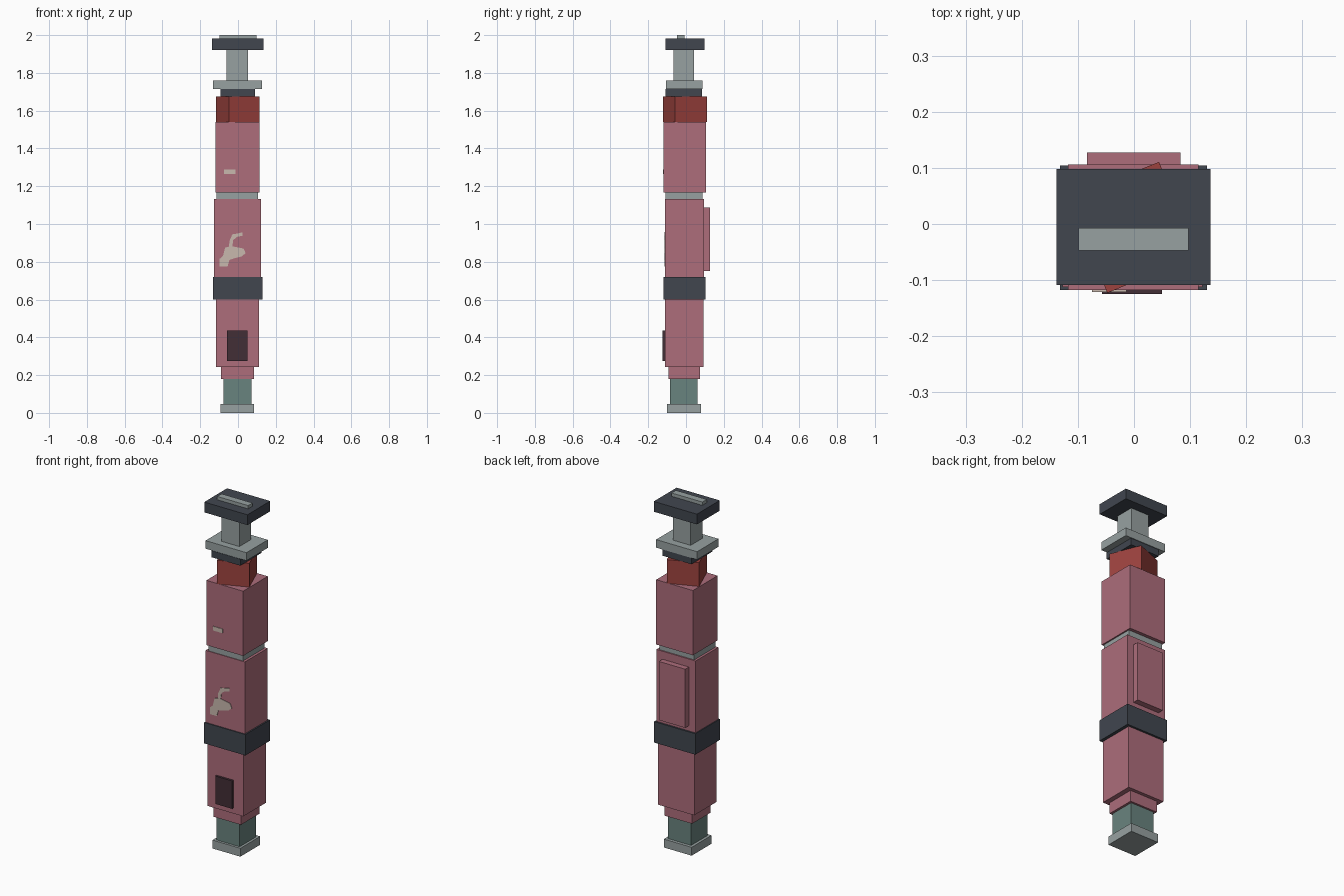
import bpy, bmesh
from math import radians
from mathutils import Matrix

cube = bpy.data.objects.get("Cube")
if cube:
    bpy.data.objects.remove(cube, do_unlink=True)


def material(name, rgb):
    linear = [((c / 255 + 0.055) / 1.055) ** 2.4 for c in rgb]
    mat = bpy.data.materials.new(name)
    mat.use_nodes = True
    mat.diffuse_color = (*linear, 1)
    mat.node_tree.nodes["Principled BSDF"].inputs["Base Color"].default_value = (*linear, 1)
    return mat


pink = material("dusty pink", (173, 109, 123))
slate = material("dark slate", (65, 70, 79))
steel = material("pale steel", (151, 161, 161))
teal = material("grey teal", (105, 131, 126))
red = material("brick red", (156, 66, 62))
maroon = material("dark maroon", (66, 46, 54))
beige = material("worn beige", (200, 184, 174))


def add_object(name, bm, mat):
    mesh = bpy.data.meshes.new(name)
    bmesh.ops.recalc_face_normals(bm, faces=bm.faces)
    bm.to_mesh(mesh)
    bm.free()
    mesh.materials.append(mat)
    obj = bpy.data.objects.new(name, mesh)
    bpy.context.collection.objects.link(obj)
    return obj


def box(name, mat, x, y, z, turn=0):
    """Box between the limits of each axis, turned about its own upright axis."""
    limits = (x, y, z)
    centre = [(a + b) / 2 for a, b in limits]
    size = [b - a for a, b in limits]
    bm = bmesh.new()
    bmesh.ops.create_cube(bm, size=1)
    bmesh.ops.scale(bm, vec=size, verts=bm.verts)
    bmesh.ops.rotate(bm, matrix=Matrix.Rotation(radians(turn), 3, "Z"), verts=bm.verts)
    obj = add_object(name, bm, mat)
    obj.location = centre
    return obj


def front_plate(name, mat, outline, y, depth=0.003):
    """Thin plate with an outline in x and z, standing out from a front face."""
    bm = bmesh.new()
    face = bm.faces.new([bm.verts.new((px, y, pz)) for px, pz in outline])
    moved = bmesh.ops.extrude_face_region(bm, geom=[face])["geom"]
    verts = [v for v in moved if isinstance(v, bmesh.types.BMVert)]
    bmesh.ops.translate(bm, vec=(0, -depth, 0), verts=verts)
    return add_object(name, bm, mat)


# Foot and lower body
box("foot_plate", steel, (-0.092, 0.085), (-0.1, 0.08), (0, 0.048))
box("lower_post", teal, (-0.076, 0.071), (-0.086, 0.062), (0.048, 0.18))
box("lower_step", pink, (-0.09, 0.084), (-0.093, 0.073), (0.18, 0.243))
box("lower_body", pink, (-0.117, 0.112), (-0.112, 0.092), (0.243, 0.6))
box("front_panel", maroon, (-0.057, 0.05), (-0.125, -0.112), (0.275, 0.435))
box("waist_band", slate, (-0.132, 0.13), (-0.118, 0.104), (0.6, 0.72))

# Middle and upper body
box("middle_body", pink, (-0.127, 0.122), (-0.112, 0.094), (0.72, 1.133))
box("back_panel", pink, (-0.084, 0.083), (0.094, 0.127), (0.75, 1.087))
box("neck_joint", steel, (-0.113, 0.107), (-0.108, 0.087), (1.133, 1.168))
box("upper_body", pink, (-0.118, 0.115), (-0.118, 0.106), (1.168, 1.54))
box("turned_block", red, (-0.088, 0.085), (-0.097, 0.085), (1.54, 1.676), turn=22)

# Head
box("head_collar", slate, (-0.093, 0.09), (-0.108, 0.084), (1.676, 1.714))
box("head_flange", steel, (-0.132, 0.128), (-0.106, 0.088), (1.714, 1.76))
box("head_post", steel, (-0.06, 0.054), (-0.065, 0.043), (1.76, 1.922))
box("cap", slate, (-0.138, 0.136), (-0.109, 0.098), (1.922, 1.981))
box("cap_strip", steel, (-0.099, 0.097), (-0.047, -0.007), (1.981, 2.0))

# Worn patches on the front
patch = [(-0.098, 0.776), (-0.098, 0.815), (-0.08, 0.83), (-0.068, 0.875),
         (-0.048, 0.88), (-0.045, 0.91), (-0.03, 0.945), (0, 0.95),
         (0.025, 0.957), (0.025, 0.938), (-0.005, 0.932), (-0.025, 0.915),
         (-0.03, 0.882), (0, 0.876), (0.03, 0.87), (0.04, 0.846),
         (0.02, 0.828), (-0.02, 0.818), (-0.045, 0.81), (-0.055, 0.776)]
front_plate("worn_patch", beige, patch, -0.112)
box("small_worn_patch", beige, (-0.075, -0.013), (-0.121, -0.118), (1.265, 1.289))
